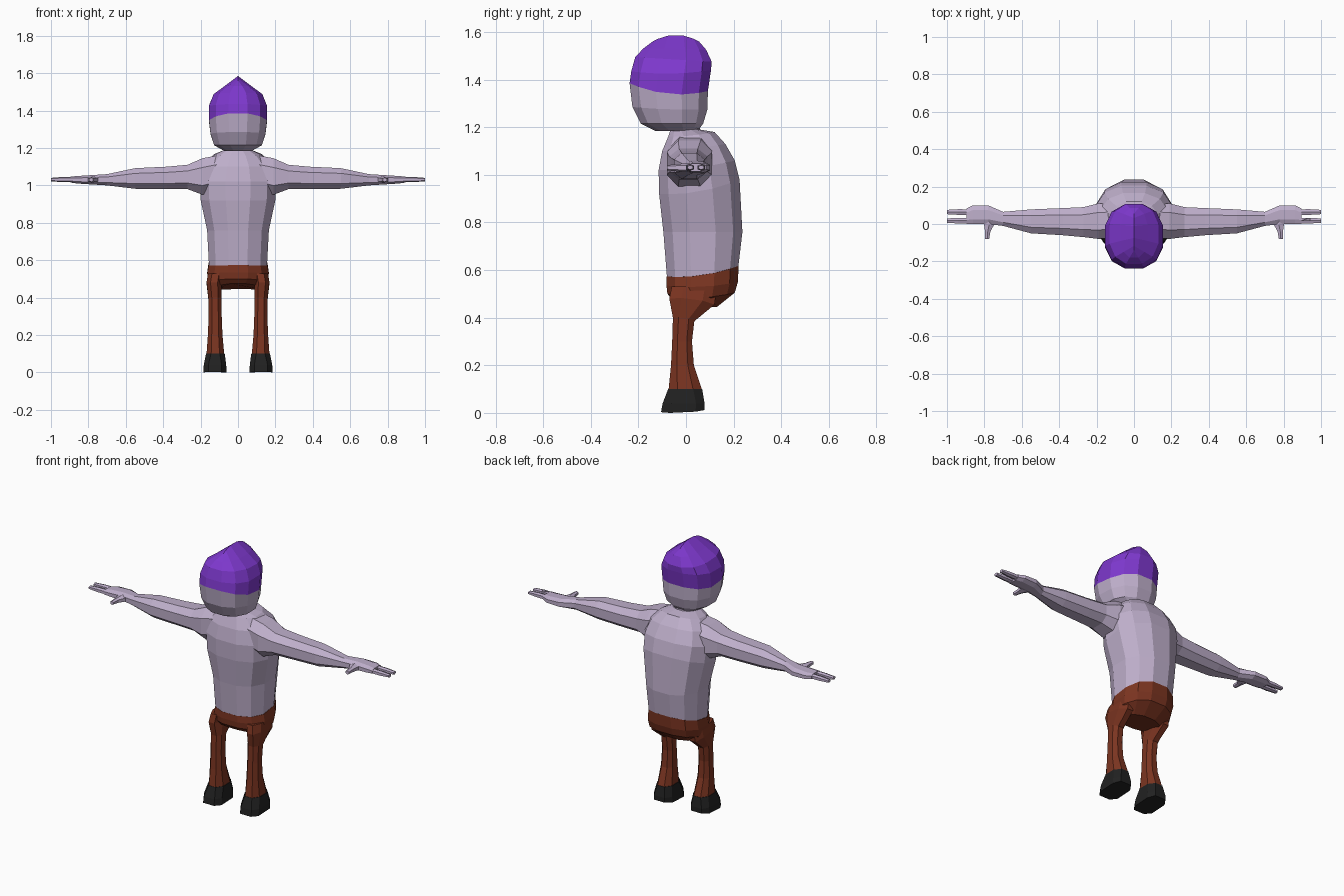
import bpy, bmesh, math
from mathutils import Vector as V

if "Cube" in bpy.data.objects:
    bpy.data.objects.remove(bpy.data.objects["Cube"])


def material(name, rgb):
    m = bpy.data.materials.new(name)
    m.diffuse_color = (*rgb, 1)
    m.use_nodes = True
    m.node_tree.nodes["Principled BSDF"].inputs["Base Color"].default_value = m.diffuse_color
    return m


SKIN = material("lilac", (0.52, 0.43, 0.60))
HAT = material("purple", (0.21, 0.04, 0.62))
PANTS = material("rust", (0.20, 0.035, 0.015))
SHOE = material("black", (0.015, 0.015, 0.015))


def oval(c, u, v, n=12, p=0.85, bow=(0, 0, 0)):
    """Rounded-box ring around c with half axes u and v; bow lifts the v ends."""
    c, u, v, bow = V(c), V(u), V(v), V(bow)
    top = math.cos(math.pi / n) ** p
    if n % 4:
        top = 1
    pts = []
    for i in range(n):
        a = 2 * math.pi * (i + 0.5) / n
        s, t = [math.copysign(abs(f) ** p, f) / top for f in (math.cos(a), math.sin(a))]
        pts.append(c + u * s + v * t + bow * t * t)
    return pts


def level(w, y0, y1, zf, zm=None, zb=None, x=0, n=12, p=0.85):
    """Horizontal ring with its own front, middle and back height."""
    zm = zf if zm is None else zm
    zb = zf if zb is None else zb
    return oval((x, (y0 + y1) / 2, zm), (w, 0, 0), (0, (y1 - y0) / 2, (zb - zf) / 2),
                n, p, (0, 0, (zf + zb) / 2 - zm))


def upright(x, y0, y1, z0, z1, n=8, p=0.8):
    """Ring facing along x."""
    return oval((x, (y0 + y1) / 2, (z0 + z1) / 2), (0, (y1 - y0) / 2, 0),
                (0, 0, (z1 - z0) / 2), n, p)


def loft(name, rings, mat, side=1, start=True, end=True):
    bm = bmesh.new()
    vs = [[bm.verts.new((q.x * side, q.y, q.z)) for q in r] for r in rings]
    n = len(vs[0])
    for a, b in zip(vs, vs[1:]):
        for i in range(n):
            j = (i + 1) % n
            bm.faces.new((a[i], a[j], b[j], b[i]))
    if start:
        bm.faces.new(vs[0][::-1])
    if end:
        bm.faces.new(vs[-1])
    bmesh.ops.remove_doubles(bm, verts=bm.verts[:], dist=0.0005)
    bmesh.ops.recalc_face_normals(bm, faces=bm.faces[:])
    me = bpy.data.meshes.new(name)
    bm.to_mesh(me)
    bm.free()
    me.materials.append(mat)
    ob = bpy.data.objects.new(name, me)
    bpy.context.collection.objects.link(ob)
    return ob


def union(base, parts):
    """Weld parts onto base so no inner surfaces stay behind."""
    bpy.context.view_layer.objects.active = base
    for part in parts:
        m = base.modifiers.new("weld", 'BOOLEAN')
        m.operation, m.solver, m.object = 'UNION', 'EXACT', part
        bpy.ops.object.modifier_apply(modifier=m.name)
        bpy.data.objects.remove(part)


# Torso with hunched back and neck
body = loft("body", [
    level(.155, -.08, .22, .57, .575, .615),
    level(.165, -.095, .237, .76),
    level(.20, -.113, .225, .92, .93, .98),
    level(.205, -.115, .205, 1.02, 1.03, 1.06),
    level(.18, -.10, .165, 1.10, 1.11, 1.13),
    level(.125, -.075, .12, 1.16, 1.165, 1.18),
    level(.07, -.065, .06, 1.19),
    level(.065, -.09, .05, 1.24)], SKIN)

# Arms, hands, two fingers and a thumb on each side
limbs = []
for s in (1, -1):
    limbs.append(loft("arm", [
        upright(.08, -.07, .11, .98, 1.165),
        upright(.19, -.08, .11, .95, 1.145),
        upright(.27, -.07, .09, .98, 1.11),
        upright(.38, -.06, .085, .98, 1.10),
        upright(.55, -.05, .078, .982, 1.092),
        upright(.70, -.01, .065, 1.0, 1.06),
        upright(.78, 0, .10, 1.005, 1.055),
        upright(.86, 0, .10, 1.01, 1.05),
        upright(.895, 0, .083, 1.015, 1.047)], SKIN, s))
    for y in (.018, .064):
        limbs.append(loft("finger", [
            upright(x, y - r, y + r, 1.031 - h, 1.031 + h, 6)
            for x, r, h in ((.87, .016, .014), (.94, .017, .014), (1.0, .013, .009))], SKIN, s))
    limbs.append(loft("thumb", [
        oval((x, y, 1.03), (w, 0, 0), (0, 0, h), 6)
        for x, y, w, h in ((.775, .04, .035, .02), (.775, -.005, .03, .018),
                           (.782, -.04, .016, .015), (.785, -.08, .012, .011))], SKIN, s))
union(body, limbs)

# Head up to the hat's edge
hem = level(.155, -.237, .092, 1.385, 1.34, 1.352)
head = loft("head", [
    level(.075, -.13, .05, 1.185),
    level(.128, -.19, .072, 1.215),
    level(.147, -.225, .09, 1.285, 1.275, 1.275),
    hem], SKIN, end=False)

# Hat closing to a front-to-back ridge
hat = loft("hat", [
    hem,
    level(.155, -.23, .105, 1.435, 1.425, 1.44),
    level(.13, -.213, .108, 1.495, 1.485, 1.475),
    level(.072, -.18, .085, 1.53, 1.53, 1.525),
    level(0, -.14, .055, 1.56, 1.588, 1.56)], HAT, start=False, end=False)

# Trousers: seat plus legs
pants = loft("trousers", [
    level(.118, -.055, .13, .475, .45, .445),
    level(.158, -.078, .205, .50, .485, .505),
    level(.165, -.082, .218, .535, .53, .55),
    level(.157, -.081, .221, .573, .578, .618)], PANTS)
legs = []
for s in (1, -1):
    legs.append(loft("leg", [
        level(w, y0, y1, zf, None, zb, x, 8)
        for x, w, y0, y1, zf, zb in (
            (.12, .04, -.06, .13, .53, .53),
            (.128, .04, -.07, .12, .48, .455),
            (.123, .036, -.055, .035, .40, .385),
            (.122, .035, -.058, .025, .30, .30),
            (.122, .039, -.063, .033, .20, .20),
            (.121, .047, -.073, .066, .10, .10))], PANTS, s))
    # Shoes
    loft("shoe_left" if s > 0 else "shoe_right", [
        level(.061, -.105, .078, .003, 0, .012, .123, 8, .6),
        level(.060, -.098, .078, .04, .04, .04, .123, 8, .6),
        level(.050, -.075, .068, .10, .10, .10, .121, 8)], SHOE, s)
union(pants, legs)
